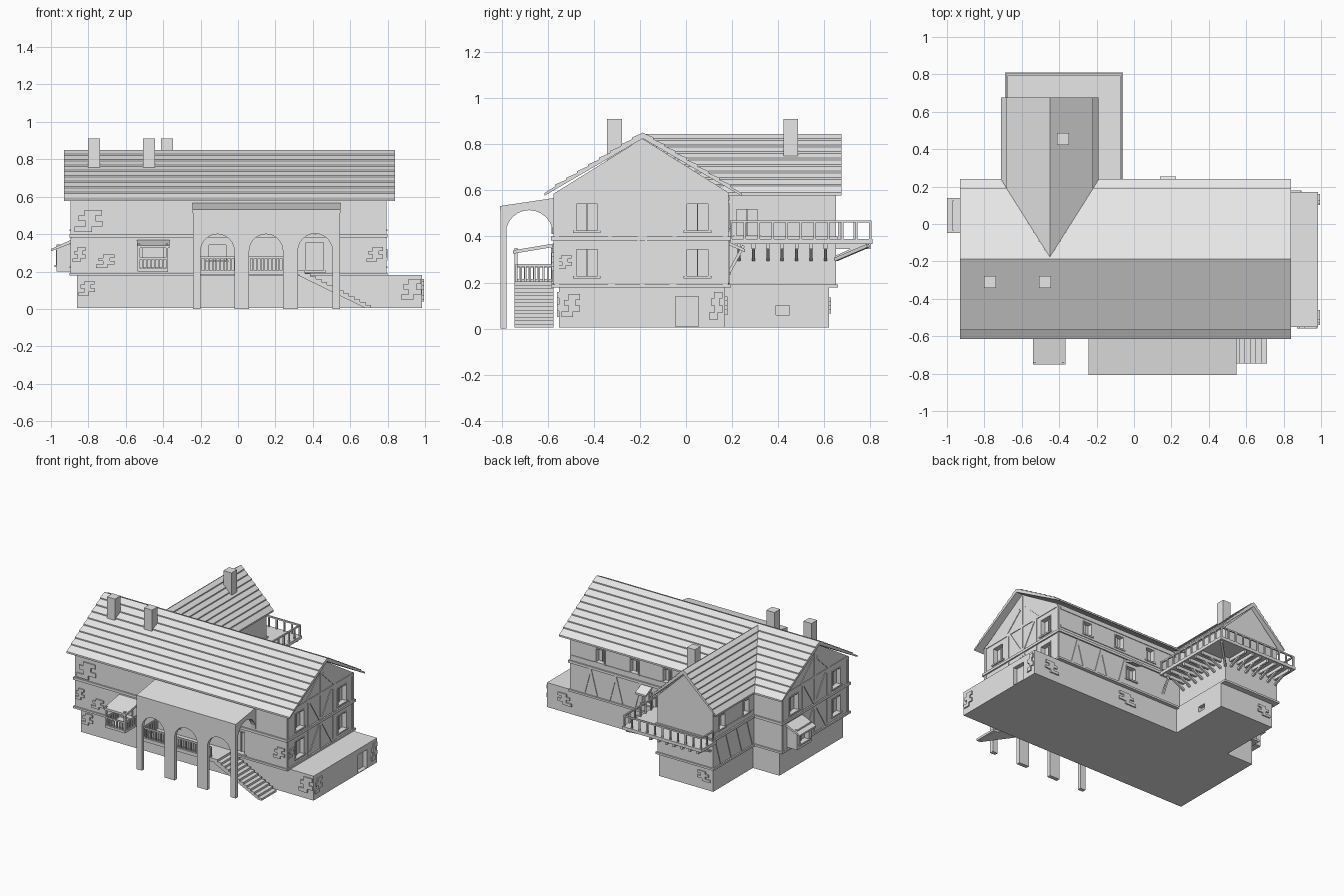
import bpy, bmesh
from math import pi, cos, sin
from mathutils import Vector, Matrix

if "Cube" in bpy.data.objects:
    bpy.data.objects.remove(bpy.data.objects["Cube"])

GREY = (0.8, 0.8, 0.8, 1)
mat = bpy.data.materials.new("plain grey")
mat.use_nodes = True
mat.diffuse_color = GREY
mat.node_tree.nodes["Principled BSDF"].inputs["Base Color"].default_value = GREY

# Wall faces: axis of the normal, position and outward sign
FACES = {"front": (1, -.575, -1), "back": (1, .185, 1), "left": (0, .79, 1), "right": (0, -.89, -1),
         "wing_left": (0, -.23, 1), "wing_right": (0, -.67, -1), "wing_back": (1, .65, 1),
         "base_front": (1, -.55, -1), "base_left": (0, .985, 1), "base_back": (1, .17, 1),
         "base_wing": (0, -.22, 1), "base_wing_back": (1, .62, 1), "bay": (0, -.97, -1)}


class Part:
    """Collects simple solids into one object."""

    def __init__(self, name):
        self.name, self.bm = name, bmesh.new()

    def box(self, x0, x1, y0, y1, z0, z1):
        m = Matrix.Translation(((x0 + x1) / 2, (y0 + y1) / 2, (z0 + z1) / 2))
        bmesh.ops.create_cube(self.bm, size=1, matrix=m @ Matrix.Diagonal((x1 - x0, y1 - y0, z1 - z0, 1)))

    def prism(self, axis, pts, a, b):
        place = (lambda p, t: (t, *p)) if axis == "x" else (lambda p, t: (p[0], t, p[1]))
        f = self.bm.faces.new([self.bm.verts.new(place(p, a)) for p in pts])
        ext = bmesh.ops.extrude_face_region(self.bm, geom=[f], use_keep_orig=True)
        move = Vector((b - a, 0, 0) if axis == "x" else (0, b - a, 0))
        bmesh.ops.translate(self.bm, vec=move, verts=[v for v in ext["geom"] if isinstance(v, bmesh.types.BMVert)])

    def beam(self, p, q, wide, deep):
        p, q = Vector(p), Vector(q)
        rot = (q - p).to_track_quat("Z", "Y").to_matrix().to_4x4()
        m = Matrix.Translation((p + q) / 2) @ rot @ Matrix.Diagonal((wide, deep, (q - p).length, 1))
        bmesh.ops.create_cube(self.bm, size=1, matrix=m)

    def plate(self, face, u, z, w, h, inner, outer):
        """Box on a wall face, centred at u, z, between two offsets from the wall."""
        axis, pos, s = FACES[face]
        lo, hi = sorted((pos + s * inner, pos + s * outer))
        side = (u - w / 2, u + w / 2)
        self.box(*((lo, hi) + side if axis == 0 else side + (lo, hi)), z - h / 2, z + h / 2)

    def timber(self, face, u0, z0, u1, z1):
        axis, pos, s = FACES[face]
        put = lambda u, z: (pos, u, z) if axis == 0 else (u, pos, z)
        wide, deep = (.008, .018) if axis == 0 else (.018, .008)
        if axis == 0:
            wide, deep = deep, wide
        p, q = Vector(put(u0, z0)), Vector(put(u1, z1))
        d = (q - p).normalized()
        n = Vector((s, 0, 0) if axis == 0 else (0, s, 0))
        t = d.cross(n)
        m = Matrix((n, t, d)).transposed().to_4x4()
        size = Matrix.Diagonal((.009, .018, (q - p).length, 1))
        bmesh.ops.create_cube(self.bm, size=1, matrix=Matrix.Translation((p + q) / 2) @ m @ size)

    def done(self):
        bmesh.ops.recalc_face_normals(self.bm, faces=self.bm.faces)
        me = bpy.data.meshes.new(self.name)
        self.bm.to_mesh(me)
        me.materials.append(mat)
        ob = bpy.data.objects.new(self.name, me)
        bpy.context.collection.objects.link(ob)
        return ob


def arch(x0, x1, z, n=12):
    c, r = (x0 + x1) / 2, (x1 - x0) / 2
    return [(c - r * cos(pi * i / n), z + r * sin(pi * i / n)) for i in range(n + 1)]


# Stone base with side terrace
p = Part("stone_base")
p.box(-.86, .985, -.55, .17, .005, .18)
p.box(-.65, -.22, .1, .62, .005, .18)
base = p.done()

# Gabled walls of the main house and rear wing
p = Part("main_walls")
p.prism("x", [(-.575, .18), (.185, .18), (.185, .59), (-.19, .825), (-.575, .585)], -.89, .79)
main = p.done()
p = Part("wing_walls")
p.prism("y", [(-.67, .18), (-.23, .18), (-.23, .595), (-.45, .81), (-.67, .595)], .05, .65)
wing = p.done()
p = Part("side_bay")
p.box(-.97, -.88, -.035, .125, .2, .345)
bay = p.done()

# Windows and doors: face, position along the wall, height, width, tall
openings = [("left", u, z, .1, .125) for u in (-.43, .05) for z in (.285, .483)]
openings += [("right", u, .483, .1, .125) for u in (-.43, .05)] + [("right", -.43, .285, .1, .125)]
openings += [("back", u, .49, .07, .1) for u in (.55, .28, .02)] + [("back", .18, .29, .08, .1)]
openings += [("wing_right", u, .49, .07, .1) for u in (.55, .28)] + [("wing_left", .265, .46, .1, .12)]
openings += [("front", -.455, .285, .12, .13), ("front", -.11, .3, .1, .09), ("front", .41, .28, .1, .16),
             ("base_left", .005, .075, .1, .13), ("base_wing", .42, .08, .06, .04), ("bay", .045, .27, .1, .08)]
cut, frames = Part("opening_cutter"), Part("window_frames")
for face, u, z, w, h in openings:
    cut.plate(face, u, z, w, h, -.03, .03)
    if not face.startswith("base"):
        frames.plate(face, u, z - h / 2, w + .02, .01, -.01, .01)
        frames.plate(face, u, z, .006, h, -.03, -.022)
        for k in (-1, 1):
            frames.plate(face, u + k * w / 2, z, .008, h, -.03, .004)
            frames.plate(face, u, z + k * h / 2, w, .008, -.03, .004)
cutter = cut.done()
frames.done()
for ob in (base, main, wing, bay):
    mod = ob.modifiers.new("openings", "BOOLEAN")
    mod.object, mod.operation, mod.solver = cutter, "DIFFERENCE", "EXACT"
    bpy.context.view_layer.objects.active = ob
    bpy.ops.object.modifier_apply(modifier=mod.name)
bpy.data.objects.remove(cutter)

# Floor mouldings
p = Part("floor_bands")
for z, t in ((.178, .014), (.382, .018)):
    p.box(-.9, .8, -.585, .195, z, z + t)
    p.box(-.68, -.22, .1, .66, z, z + t)
p.done()


# Roofs with stepped courses
def roof_profile(mid, half, top, eave, thick, n=9, step=.008):
    def side(s):
        pts = []
        for i in range(n):
            for t, lift in ((i / n, 0 if i == 0 else step), ((i + 1) / n, 0)):
                pts.append((mid + s * half * (1 - t), eave + (top - eave) * t + lift))
        return pts
    outer = side(-1) + side(1)[::-1][1:]
    return outer + [(mid + half, eave - .012), (mid, top - thick), (mid - half, eave - .012)]


p = Part("main_roof")
p.prism("x", roof_profile(-.1875, .4275, .85, .588, .025), -.93, .84)
p.done()
p = Part("wing_roof")
p.prism("y", roof_profile(-.45, .26, .845, .59, .03), -.185, .675)
p.done()
p = Part("chimneys")
for x, y in ((-.77, -.31), (-.475, -.31), (-.38, .455)):
    p.box(x - .032, x + .032, y - .032, y + .032, .7, .91)
p.done()

# Timber framing on the gables, back and wing
p = Part("timber_frame")
for f in ("left", "right"):
    for u in (-.56, -.33, -.19, -.05, .17):
        p.timber(f, u, .4, u, .585)
        p.timber(f, u, .19, u, .38)
    p.timber(f, -.56, .585, .17, .585)
    p.timber(f, -.19, .585, -.19, .81)
    for s in (-1, 1):
        p.timber(f, -.19 + s * .13, .19, -.19 + s * .01, .38)
        p.timber(f, -.19 + s * .01, .4, -.19 + s * .13, .585)
        p.timber(f, -.19 + s * .16, .59, -.19 + s * .02, .72)
for k in range(5):
    x = .68 - k * .1
    p.timber("back", x, .195, x + (.05 if k % 2 else -.05), .38)
for y in (.2, .32, .44, .56):
    p.timber("wing_right", y, .195, y + .06, .38)
for z in (.43, .565):
    p.timber("back", -.2, z, .78, z)
    p.timber("wing_right", .2, z, .64, z)
p.done()

# Patches of exposed stone blocks
p = Part("stone_patches")
for f, u, z, w, h in (("front", -.8, .47, .15, .12), ("front", -.71, .255, .1, .07), ("front", -.85, .29, .07, .08),
                      ("front", .73, .29, .09, .08), ("base_front", -.81, .11, .09, .08),
                      ("base_front", .925, .105, .11, .11), ("base_left", -.5, .1, .08, .1),
                      ("base_left", .13, .1, .06, .12), ("base_back", .84, .1, .11, .08),
                      ("base_back", .2, .1, .14, .08), ("base_wing_back", -.58, .1, .1, .07),
                      ("left", -.53, .29, .07, .06)):
    for i in range(4):
        shift = (-.18, .2, -.05, .18)[i] * w
        p.plate(f, u + shift, z + h * (i - 1.5) / 4, w * .62, h / 4, -.01, .009)
p.done()

# Front porch: arcade, side arches and sloping roof
p = Part("porch_arcade")
bays = ((-.2, -.02), (.06, .24), (.32, .505))
outline = [(-.24, .525), (-.24, 0)]
for a, b in bays:
    outline += [(a, 0)] + arch(a, b, .31) + [(b, 0)]
p.prism("y", outline + [(.545, 0), (.545, .525)], -.805, -.778)
side = [(-.8, .52), (-.8, .3), (-.782, .3)] + arch(-.782, -.578, .412) + [(-.57, .41), (-.57, .555)]
p.prism("x", side, -.24, -.205)
p.prism("x", side, .51, .545)
p.done()
p = Part("porch_roof")
p.prism("x", [(-.807, .532), (-.57, .567), (-.57, .547), (-.807, .512)], -.242, .547)
p.done()
p = Part("porch_floor")
p.box(-.24, .33, -.745, -.55, .18, .205)
p.done()
p = Part("porch_stairs")
n, x0, run, rise = 13, .33, .38 / 13, .2 / 13
steps = [(x0, .205)]
for i in range(n):
    steps += [(x0 + run * (i + 1), .205 - rise * i), (x0 + run * (i + 1), .205 - rise * (i + 1))]
p.prism("y", steps + [(x0 + run * n - .03, .005), (x0, .175)], -.745, -.575)
p.done()


# Railings
def railing(part, a, b, z0, z1, gap, t):
    a, b = Vector(a), Vector(b)
    count = max(1, round((b - a).length / gap))
    for i in range(count + 1):
        q = a.lerp(b, i / count)
        part.box(q.x - t, q.x + t, q.y - t, q.y + t, z0, z1)
    x0, x1, y0, y1 = min(a.x, b.x), max(a.x, b.x), min(a.y, b.y), max(a.y, b.y)
    part.box(x0 - t, x1 + t, y0 - t, y1 + t, z1 - .01, z1)


p = Part("porch_railing")
railing(p, (-.235, -.735), (.3, -.735), .2, .28, .02, .004)
railing(p, (-.235, -.735), (-.235, -.58), .2, .28, .02, .004)
p.done()

# Small front balcony with a lean-to roof
p = Part("front_bay")
p.box(-.535, -.375, -.745, -.56, .198, .215)
corners = [(-.53, -.58), (-.53, -.738), (-.38, -.738), (-.38, -.58)]
for a, b in zip(corners, corners[1:]):
    railing(p, a, b, .21, .275, .02, .004)
for x, y in corners:
    p.box(x - .006, x + .006, y - .006, y + .006, .2, .35)
p.prism("x", [(-.75, .34), (-.57, .37), (-.57, .355), (-.75, .325)], -.54, -.365)
p.done()

# Lean-to roofs on the side bay and back window
p = Part("side_bay_roof")
p.prism("y", [(-1, .32), (-.88, .375), (-.88, .355), (-1, .308)], -.047, .138)
p.done()
p = Part("back_canopy")
p.prism("x", [(.255, .345), (.18, .38), (.18, .365), (.255, .332)], .14, .225)
p.done()

# Rear balcony wrapped round the wing, with joists and struts
p = Part("rear_balcony")
p.box(-.24, -.06, .19, .81, .368, .39)
p.box(-.69, -.06, .64, .81, .368, .39)
rail = [(-.07, .195), (-.07, .8), (-.68, .8), (-.68, .665)]
for a, b in zip(rail, rail[1:]):
    railing(p, a, b, .385, .47, .06, .005)
for i in range(7):
    y, x = .23 + i * .0625, -.65 + i * .0625
    p.box(-.24, -.07, y - .008, y + .008, .345, .37)
    p.beam((-.23, y, .3), (-.13, y, .355), .013, .013)
    p.box(x - .008, x + .008, .64, .8, .345, .37)
    p.beam((x, .65, .31), (x, .75, .355), .013, .013)
p.beam((-.23, .65, .3), (-.08, .79, .36), .015, .015)
p.beam((-.09, .185, .24), (-.09, .25, .36), .013, .013)
p.done()
